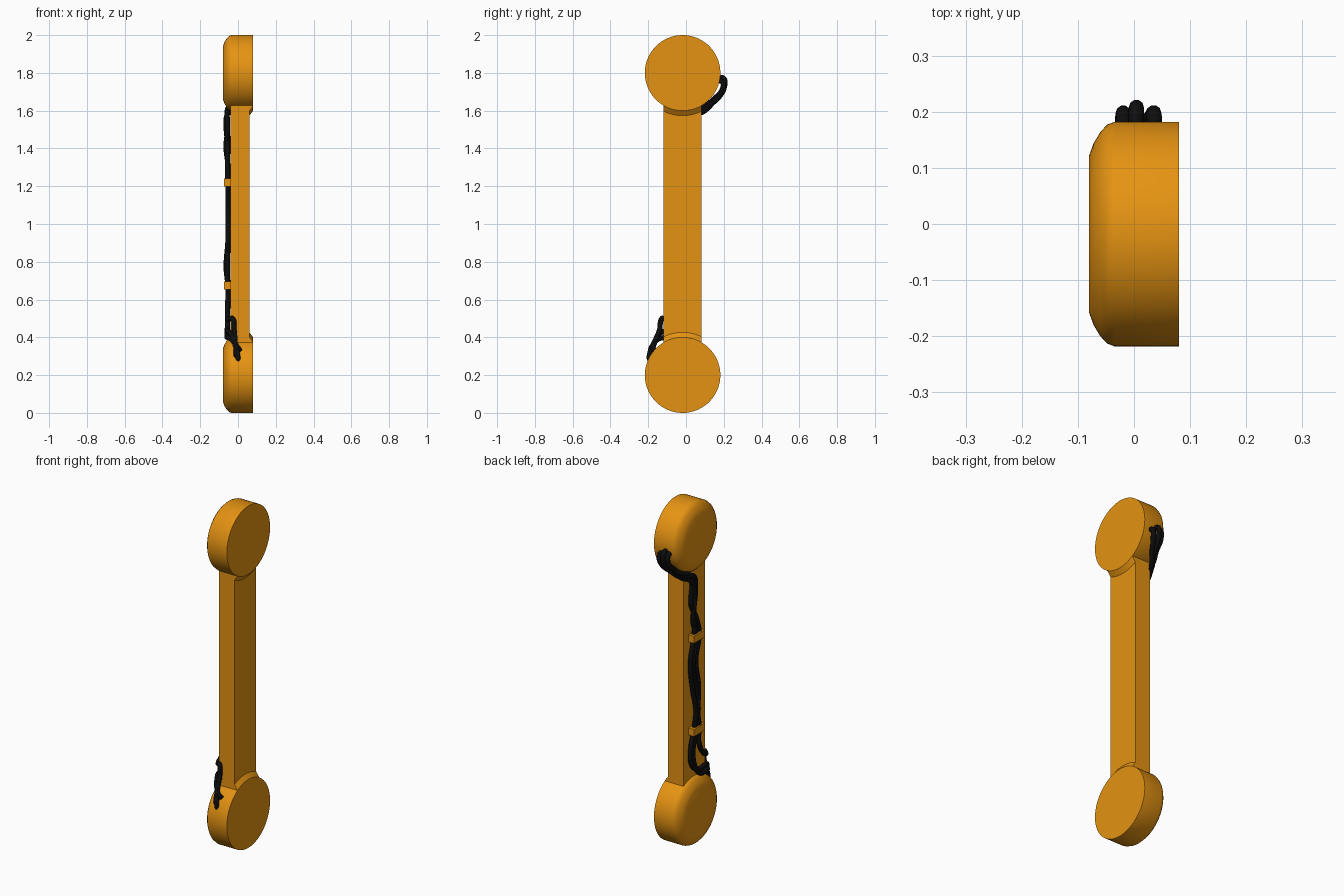
import bpy, bmesh
from math import sqrt, pi
from mathutils import Vector, Matrix

if "Cube" in bpy.data.objects:
    bpy.data.objects.remove(bpy.data.objects["Cube"])

YC, R = -0.018, 0.2           # disc axis position and radius
Z_LOW, Z_HIGH = 0.2, 1.8


def material(name, rgb):
    m = bpy.data.materials.new(name)
    m.diffuse_color = (*rgb, 1)
    m.use_nodes = True
    m.node_tree.nodes["Principled BSDF"].inputs["Base Color"].default_value = m.diffuse_color
    return m


ORANGE = material("orange paint", (0.78, 0.29, 0.006))
BLACK = material("black rubber", (0.004, 0.004, 0.004))


def finish(name, bm, mat, smooth=False):
    bmesh.ops.recalc_face_normals(bm, faces=bm.faces)
    me = bpy.data.meshes.new(name)
    bm.to_mesh(me)
    bm.free()
    ob = bpy.data.objects.new(name, me)
    bpy.context.collection.objects.link(ob)
    me.materials.append(mat)
    if smooth:
        bpy.ops.object.select_all(action='DESELECT')
        ob.select_set(True)
        bpy.context.view_layer.objects.active = ob
        bpy.ops.object.shade_smooth_by_angle(angle=0.5)
    return ob


def box(name, lo, hi):
    lo, hi = Vector(lo), Vector(hi)
    bm = bmesh.new()
    bmesh.ops.create_cube(bm, size=1, matrix=Matrix.Translation((lo + hi) / 2)
                          @ Matrix.Diagonal((*(hi - lo), 1)))
    return finish(name, bm, ORANGE)


def joint_disc(name, z):
    # lathe around the x axis, rounded on the -x side
    profile = [(-0.08, 0), (-0.08, 0.14), (-0.072, 0.162), (-0.06, 0.182),
               (-0.048, 0.195), (-0.035, R), (0.08, R), (0.08, 0)]
    bm = bmesh.new()
    vs = [bm.verts.new((x, YC, z + r)) for x, r in profile]
    edges = [bm.edges.new(p) for p in zip(vs, vs[1:])]
    bmesh.ops.spin(bm, geom=vs + edges, cent=(0, YC, z), axis=(1, 0, 0),
                   angle=2 * pi, steps=72)
    bmesh.ops.remove_doubles(bm, verts=bm.verts, dist=1e-4)
    finish(name, bm, ORANGE, True)


def joint_fillet(name, z, sign):
    # sloped collar between the disc rim and the +x face of the beam
    bm = bmesh.new()
    rows = []
    for i in range(17):
        dy = -0.1 + 0.2 * i / 16
        rows.append([bm.verts.new((x, YC + dy, z + sign * sqrt(r * r - dy * dy)))
                     for x, r in ((0.08, R), (0.058, 0.229), (0.058, R - 0.003))])
    for a, b in zip(rows, rows[1:]):
        for j in range(3):
            k = (j + 1) % 3
            bm.faces.new((a[j], a[k], b[k], b[j]))
    bm.faces.new(rows[0])
    bm.faces.new(rows[-1])
    finish(name, bm, ORANGE, True)


def cable(name, pts, radius=0.0135):
    cu = bpy.data.curves.new(name, 'CURVE')
    cu.dimensions = '3D'
    cu.bevel_depth, cu.bevel_resolution = radius, 3
    cu.resolution_u, cu.use_fill_caps = 6, True
    sp = cu.splines.new('BEZIER')
    sp.bezier_points.add(len(pts) - 1)
    for bp, p in zip(sp.bezier_points, pts):
        bp.co = p
        bp.handle_left_type = bp.handle_right_type = 'AUTO'
    cu.materials.append(BLACK)
    ob = bpy.data.objects.new(name, cu)
    bpy.context.collection.objects.link(ob)
    bpy.ops.object.select_all(action='DESELECT')
    ob.select_set(True)
    bpy.context.view_layer.objects.active = ob
    bpy.ops.object.convert(target='MESH')
    bpy.ops.object.shade_smooth()


# arm structure
for tag, z, s in (("lower", Z_LOW, 1), ("upper", Z_HIGH, -1)):
    joint_disc(tag + "_joint", z)
    joint_fillet(tag + "_fillet", z, s)
box("beam", (-0.04, YC - 0.1, 0.365), (0.06, YC + 0.1, 1.635))

# cable clips on the -x face
for tag, z in (("lower", 0.675), ("upper", 1.22)):
    box(tag + "_clip", (-0.075, -0.068, z - 0.021), (-0.035, 0.032, z + 0.021))

# three cables from the upper joint, along the beam, to the lower joint
cable("cable_a", [
    (0.035, 0.165, 1.76), (0.036, 0.193, 1.75), (0.03, 0.19, 1.70),
    (0.0, 0.145, 1.645), (-0.035, 0.1, 1.60), (-0.058, 0.055, 1.575),
    (-0.064, 0.015, 1.53), (-0.056, 0.01, 1.42), (-0.054, 0.0, 1.32),
    (-0.054, 0.005, 1.22), (-0.053, 0.035, 1.08), (-0.053, 0.015, 0.92),
    (-0.06, -0.005, 0.79), (-0.054, 0.005, 0.675), (-0.054, 0.035, 0.57),
    (-0.055, 0.025, 0.48), (-0.058, -0.03, 0.435), (-0.054, -0.10, 0.435),
    (-0.035, -0.145, 0.415), (-0.015, -0.17, 0.36), (0.0, -0.195, 0.29),
    (0.0, -0.185, 0.27)])
cable("cable_b", [
    (0.004, 0.16, 1.775), (0.004, 0.2, 1.772), (0.004, 0.205, 1.73),
    (0.0, 0.178, 1.675), (-0.025, 0.125, 1.63), (-0.055, 0.07, 1.60),
    (-0.058, 0.01, 1.58), (-0.056, -0.01, 1.5), (-0.064, 0.015, 1.41),
    (-0.055, 0.015, 1.32), (-0.054, -0.02, 1.22), (-0.053, 0.01, 1.08),
    (-0.053, -0.015, 0.92), (-0.055, -0.035, 0.79), (-0.054, -0.02, 0.675),
    (-0.054, 0.01, 0.57), (-0.056, 0.0, 0.47), (-0.058, -0.05, 0.405),
    (-0.055, -0.11, 0.40), (-0.03, -0.155, 0.385), (0.0, -0.175, 0.345),
    (0.01, -0.165, 0.33)])
cable("cable_c", [
    (-0.02, 0.155, 1.765), (-0.019, 0.19, 1.762), (-0.02, 0.192, 1.715),
    (-0.025, 0.15, 1.665), (-0.045, 0.1, 1.625), (-0.057, 0.045, 1.6),
    (-0.056, 0.025, 1.54), (-0.054, 0.03, 1.42), (-0.055, -0.015, 1.33),
    (-0.054, -0.045, 1.22), (-0.053, -0.015, 1.08), (-0.053, -0.04, 0.92),
    (-0.063, -0.02, 0.77), (-0.054, -0.045, 0.675), (-0.054, -0.04, 0.6),
    (-0.055, -0.075, 0.52), (-0.052, -0.11, 0.495), (-0.03, -0.128, 0.5),
    (-0.02, -0.14, 0.44), (-0.015, -0.165, 0.38), (-0.01, -0.19, 0.32),
    (-0.012, -0.182, 0.295)])
